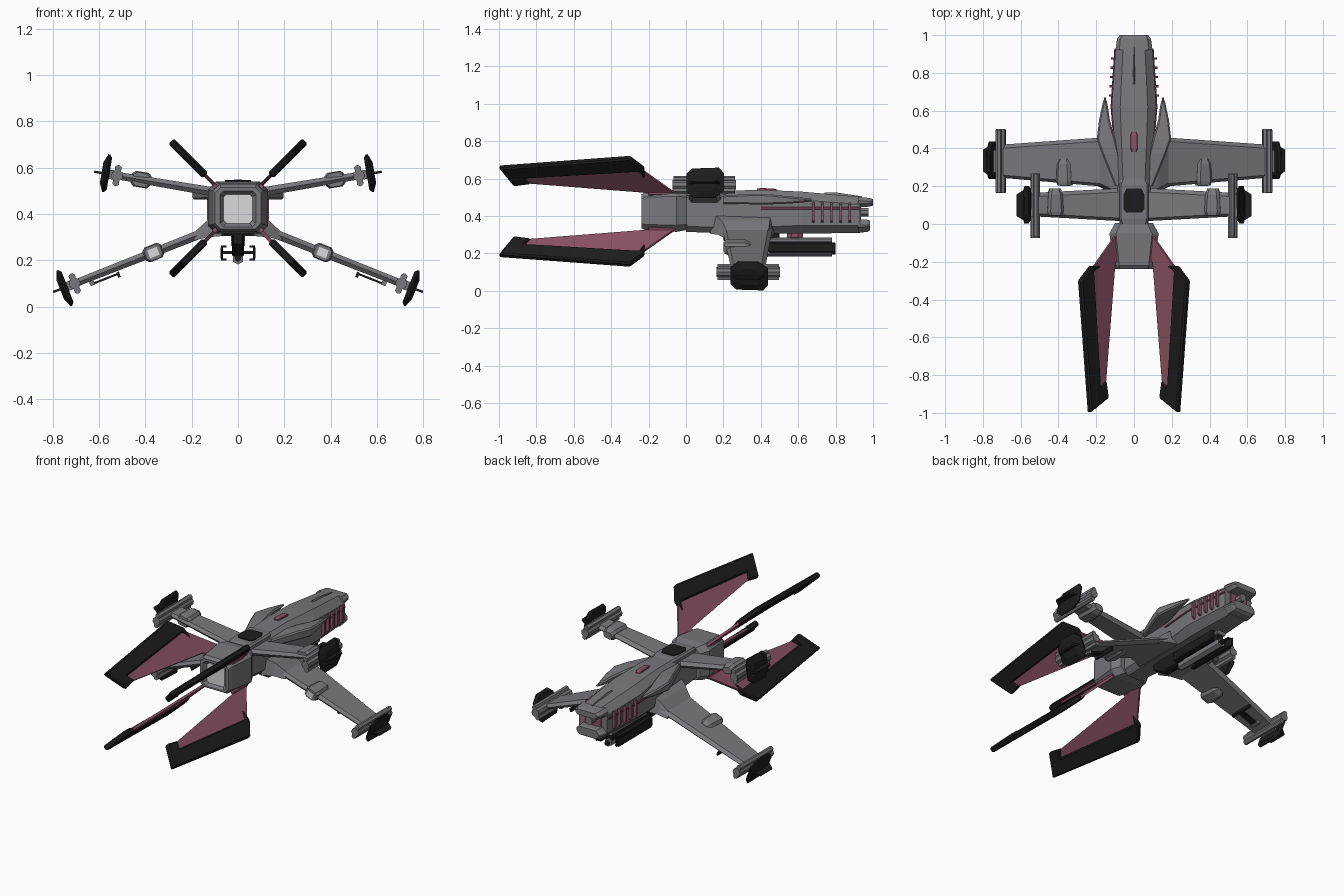
import bpy, bmesh, math
from mathutils import Vector, Matrix

if "Cube" in bpy.data.objects:
    bpy.data.objects.remove(bpy.data.objects["Cube"], do_unlink=True)


def material(name, r, g, b):
    m = bpy.data.materials.new(name)
    m.use_nodes = True
    m.diffuse_color = (r, g, b, 1)
    m.node_tree.nodes["Principled BSDF"].inputs["Base Color"].default_value = (r, g, b, 1)
    return m


GREY = material("hull grey", 0.19, 0.19, 0.205)
BLACK = material("matte black", 0.012, 0.012, 0.012)
PINK = material("dusty rose", 0.26, 0.085, 0.13)
GLOW = material("exhaust white", 0.7, 0.7, 0.7)
ID = Matrix.Identity(4)


def loft(name, rings, mat, frame=ID, mirror="", bevel=0.0, origin=(0, 0, 0)):
    """Skin a list of equal-length rings, cap both ends, optionally mirror."""
    bm = bmesh.new()
    vs = [[bm.verts.new(frame @ Vector(p)) for p in ring] for ring in rings]
    n = len(vs[0])
    for a, b in zip(vs, vs[1:]):
        for i in range(n):
            j = (i + 1) % n
            bm.faces.new((a[i], a[j], b[j], b[i]))
    bm.faces.new(vs[0])
    bm.faces.new(vs[-1])
    bmesh.ops.recalc_face_normals(bm, faces=bm.faces)
    me = bpy.data.meshes.new(name)
    bm.to_mesh(me)
    bm.free()
    me.materials.append(mat)
    ob = bpy.data.objects.new(name, me)
    ob.location = origin
    bpy.context.collection.objects.link(ob)
    if bevel:
        mod = ob.modifiers.new("edge", "BEVEL")
        mod.width, mod.segments = bevel, 1
    if mirror:
        mod = ob.modifiers.new("mirror", "MIRROR")
        mod.use_axis = ("x" in mirror, False, "z" in mirror)
    return ob


def octagon(y, x0, x1, z0, z1, c):
    """Chamfered rectangle across the y axis."""
    return [(x0 + c, y, z0), (x1 - c, y, z0), (x1, y, z0 + c), (x1, y, z1 - c),
            (x1 - c, y, z1), (x0 + c, y, z1), (x0, y, z1 - c), (x0, y, z0 + c)]


def hull(name, sections, mat, **kw):
    """Symmetric body from (y, half width, bottom, top, chamfer) sections."""
    return loft(name, [octagon(y, -w, w, a, b, c) for y, w, a, b, c in sections], mat, **kw)


def box(name, x, y, z, mat, **kw):
    ring = lambda v: [(x[0], v, z[0]), (x[1], v, z[0]), (x[1], v, z[1]), (x[0], v, z[1])]
    return loft(name, [ring(y[0]), ring(y[1])], mat, **kw)


def tube(name, x, z, r, y0, y1, mat, n=8, **kw):
    ring = lambda v: [(x + r * math.cos((i + 0.5) * math.tau / n), v,
                       z + r * math.sin((i + 0.5) * math.tau / n)) for i in range(n)]
    return loft(name, [ring(y0), ring(y1)], mat, **kw)


# Engine block with a recessed exhaust
hull("engine_block", [(-0.215, .062, .36, .485, .012), (-0.238, .078, .345, .5, .015),
                      (-0.238, .1, .335, .515, .025), (-0.22, .108, .325, .53, .03),
                      (-0.05, .13, .315, .54, .035), (0.005, .1, .325, .53, .03)], GREY)
hull("exhaust_glow", [(-0.222, .062, .36, .485, .012), (-0.216, .062, .36, .485, .012)], GLOW)

# Fuselage and split nose
hull("fuselage", [(0, .075, .315, .528, .03), (.13, .085, .31, .532, .03),
                  (.4, .1, .305, .54, .035), (.62, .118, .305, .53, .045),
                  (.93, .098, .31, .502, .04)], GREY)
hull("upper_jaw", [(.92, .098, .445, .502, .02), (.98, .09, .45, .496, .018),
                   (1.0, .075, .455, .49, .014)], GREY)
hull("lower_jaw", [(.92, .098, .31, .38, .03), (.97, .09, .315, .38, .028),
                   (.985, .078, .325, .375, .02)], GREY)
box("nose_recess", (-.06, .06), (.92, .936), (.37, .46), PINK)
tube("nose_gun", 0, .42, .025, .93, .975, GREY)

# Rose side stripes and ribs
loft("side_stripe", [octagon(y, w - .02, w + .006, .435, .447, .003)
                     for y, w in ((.4, .1), (.62, .118), (.93, .098))], PINK, mirror="x")
for i in range(5):
    y = .68 + i * .049
    w = .115 - i * .003
    loft("nose_rib", [octagon(v, w - .01, w + .018, .365, .472, .01) for v in (y - .006, y + .006)],
         PINK, mirror="x")

# Dorsal details
hull("dorsal_frame", [(.0, .07, .5, .534, .01), (.03, .078, .5, .54, .01),
                      (.21, .078, .5, .54, .01), (.25, .06, .5, .534, .01)], GREY)
loft("dorsal_hatch", [[(x, y, z) for x, y in ((-.04, .06), (.04, .06), (.056, .08), (.056, .155),
                      (.04, .187), (-.04, .187), (-.056, .155), (-.056, .08))]
                      for z in (.53, .546)], BLACK)
hull("rose_marker", [(.38, .012, .52, .546, .003), (.4, .019, .52, .549, .003),
                     (.47, .019, .52, .547, .003), (.488, .012, .52, .54, .003)], PINK)
loft("nose_ridge", [[(-w, y, .49), (w, y, .49), (0, y, t)]
                    for y, w, t in ((.74, .022, .526), (.8, .014, .526), (.94, .003, .505))], GREY)

# Shoulder fairings beside the fuselage
loft("shoulder_fairing", [octagon(y, a, b, c, d, .008) for y, a, b, c, d in
     ((.2, .05, .1, .465, .51), (.37, .08, .168, .462, .518), (.45, .1, .197, .462, .515),
      (.55, .128, .185, .466, .505), (.62, .138, .17, .472, .498), (.655, .145, .163, .476, .494))],
     GREY, mirror="x")
tube("shoulder_gun", .154, .485, .007, .64, .67, GREY, n=6, mirror="x")


# Diagonal tail fins: outlines are (y, height from the engine axis)
def fin(name, outline, thick, mat, bevel=0.0):
    n = Vector((1, 0, -1)).normalized() * thick / 2
    pts = [Vector((r, y, r)) for y, r in outline]
    loft(name, [[p - n for p in pts], [p + n for p in pts]], mat,
         mirror="xz", bevel=bevel, origin=(0, 0, .425))


fin("fin_panel", [(-.04, .09), (-.08, .112), (-.24, .225), (-.87, .185), (-.83, .152)], .014, PINK)
fin("fin_edge", [(-.222, .18), (-.222, .232), (-.3, .29), (-1, .238), (-.92, .14),
                 (-.83, .152), (-.86, .182), (-.25, .218)], .034, BLACK, .008)
tube("fin_strut", .1, .095, .012, -.2, -.06, PINK, n=6, mirror="xz", origin=(0, 0, .425))


# Wings with tip nacelles; each is built in a frame that follows the wing slope
PLATE = ((-.1, -.045), (-.1, .05), (-.07, .08), (.075, .085),
         (.1, .055), (.1, -.04), (.05, -.078), (-.06, -.08))


def wing(label, root, tip, y_mid, root_chord, tip_chord, flip, pod_out, pod_y):
    d = Vector((tip[0] - root[0], 0, tip[1] - root[1]))
    span = d.length
    d.normalize()
    up = Vector((-d.z, 0, d.x))
    frame = Matrix((d, Vector((0, 1, 0)), up)).transposed().to_4x4()
    frame.translation = Vector((tip[0], 0, tip[1]))
    kw = dict(frame=frame, mirror="x")

    def section(out, chord, t):
        a, b = chord
        return [(out, a, 0), (out, a + .015, t), (out, b - .02, t),
                (out, b, 0), (out, b - .02, -t), (out, a + .015, -t)]

    loft(label + "_wing", [section(-span, root_chord, .02), section(0, tip_chord, .016)], GREY, **kw)
    # Tip nacelle: one main tube and two thin ones
    tube(label + "_nacelle", 0, 0, .026, y_mid - .17, y_mid + .17, GREY, **kw)
    for s in (-1, 1):
        tube(label + "_nacelle_rail", 0, s * .031, .016, y_mid - .165, y_mid + .165, GREY, n=6, **kw)
    box(label + "_plate_mount", (.015, .05), (y_mid - .06, y_mid + .06), (-.02, .02), GREY, **kw)
    # Faceted black shield with a thin outer blade
    rings = [[(o, y_mid + .005 + y * s, flip * z * s) for y, z in PLATE]
             for o, s in ((.034, .85), (.045, 1), (.052, 1), (.068, .55))]
    loft(label + "_shield", rings, BLACK, **kw)
    loft(label + "_shield_blade", [[(.05, y_mid - .085, z), (.1, y_mid - .055, z),
         (.1, y_mid + .06, z), (.05, y_mid + .09, z)] for z in (-.005, .005)], BLACK, **kw)
    # Mid-wing pod
    a, b = pod_y
    loft(label + "_pod", [octagon(y, pod_out - w, pod_out + w, -h, h, .014)
         for y, w, h in ((a, .036, .03), (a + .02, .043, .034), (b - .03, .038, .033), (b, .03, .02))],
         GREY, **kw)
    return kw, pod_out


wing("upper", (.06, .488), (.522, .566), .097, (.015, .19), (.04, .165), 1, -.105, (.045, .187))
low, pod = wing("lower", (.07, .35), (.705, .1), .333, (.19, .465), (.245, .42), -1, -.365, (.205, .347))
box("pod_exhaust", (pod - .022, pod + .022), (.2, .206), (-.018, .018), GLOW, **low)

# Lower wing root fairing and under-wing gun
loft("wing_root_fairing", [[(x, a, z0), (x, b, z0), (x, b - .02, z1), (x, a + .02, z1)]
     for x, a, b, z0, z1 in ((.07, .13, .475, .305, .41), (.13, .17, .468, .3, .375),
                             (.19, .2, .46, .285, .32))], GREY, mirror="x")
box("under_wing_bar", (-.19, -.06), (.31, .35), (-.034, -.025), BLACK, **low)
box("under_wing_gun", (-.196, -.184), (.27, .42), (-.046, -.022), BLACK, **low)
box("under_wing_clip", (-.08, -.06), (.3, .36), (-.036, -.01), GREY, **low)

# Belly gun cluster
loft("belly_mount", [octagon(y, -w, w, z, .315, .008) for y, w, z in
     ((.2, .02, .27), (.28, .026, .22), (.46, .026, .215), (.5, .018, .23))], BLACK)
tube("belly_barrel", 0, .208, .026, .42, .78, GREY, n=6)
tube("belly_barrel_core", 0, .208, .014, .4, .8, BLACK, n=6)
hull("belly_spine", [(.44, .03, .258, .284, .006), (.78, .03, .258, .284, .006)], GREY)
hull("belly_core", [(.44, .022, .215, .265, .006), (.77, .022, .215, .265, .006)], BLACK)
box("belly_arm", (.01, .07), (.46, .74), (.228, .24), BLACK, mirror="x")
box("belly_claw", (.064, .076), (.44, .8), (.205, .258), BLACK, mirror="x", bevel=.004)
for z in (.2, .255):
    box("belly_claw_lip", (.05, .074), (.45, .78), (z, z + .009), BLACK, mirror="x")
hull("rose_bracket", [(.54, .012, .28, .315, .004), (.565, .03, .28, .32, .004),
                      (.6, .03, .28, .32, .004), (.625, .012, .28, .315, .004)], PINK)
